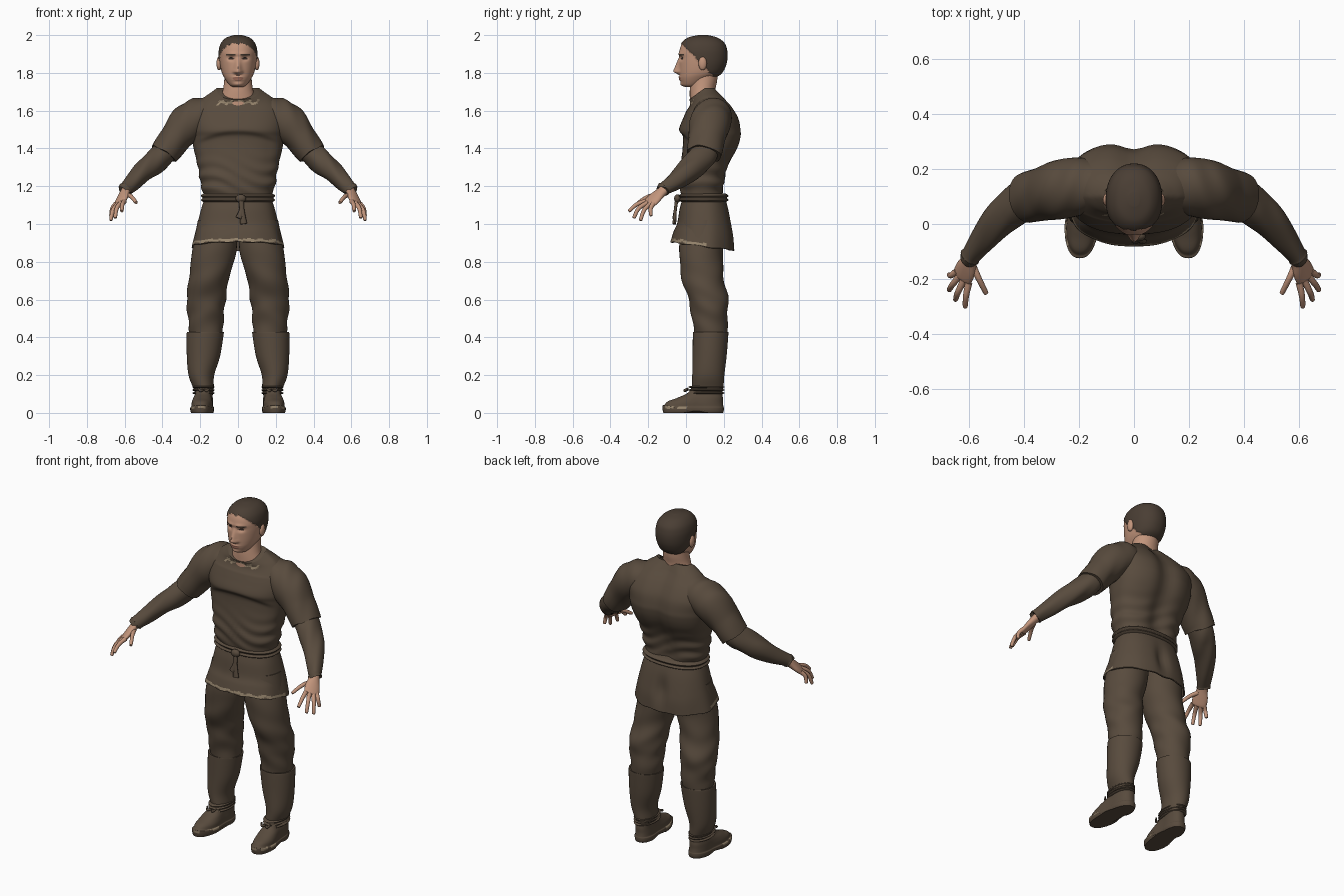
import bpy, bmesh, math
from math import exp, sin, cos, pi
from mathutils import Vector

if "Cube" in bpy.data.objects:
    bpy.data.objects.remove(bpy.data.objects["Cube"])


def material(name, *rgb):
    mat = bpy.data.materials.new(name)
    mat.use_nodes = True
    colour = (*rgb, 1)
    mat.diffuse_color = colour
    mat.node_tree.nodes["Principled BSDF"].inputs["Base Color"].default_value = colour
    return mat


CLOTH = material("brown cloth", .098, .070, .047)
SKIN = material("skin", .54, .30, .20)
HAIR = material("dark hair", .068, .048, .034)
TRIM = material("worn tan trim", .30, .23, .15)
LIPS = material("lips", .36, .16, .11)
EYES = material("dark eyes", .03, .02, .016)


def clamp(value):
    return max(0, min(1, value))


def bump(value, centre, width):
    return exp(-((value - centre) / width) ** 2)


def spline(rings, steps):
    """Smoothly interpolate ring parameters (x, y, z, radius u, radius v)."""
    result = []
    last = len(rings) - 1
    for i in range(last):
        a, b, c, d = (rings[max(0, min(last, i + k))] for k in (-1, 0, 1, 2))
        for s in range(steps):
            t = s / steps
            result.append([q + t * ((r - p) + t * ((2 * p - 5 * q + 4 * r - e) + t * (3 * (q - r) + e - p))) / 2
                           for p, q, r, e in zip(a, b, c, d)])
    return result + [list(rings[-1])]


def loft(name, mats, rings, sides=32, steps=5, power=2, ref=None, warp=None,
         rule=None, mirror=False, caps=True, thickness=0):
    """Skin rings: level ones by default, across the path when ref is given."""
    path = spline(rings, steps)
    bm = bmesh.new()
    loops = []
    for i, (x, y, z, ru, rv) in enumerate(path):
        u, v = Vector((1, 0, 0)), Vector((0, 1, 0))
        if ref:
            ahead, behind = path[min(i + 1, len(path) - 1)], path[max(i - 1, 0)]
            along = (Vector(ahead[:3]) - Vector(behind[:3])).normalized()
            u = Vector(ref)
            u = (u - along * u.dot(along)).normalized()
            v = along.cross(u)
        loop = []
        for k in range(sides):
            angle = 2 * pi * k / sides
            c, s = (math.copysign(abs(w) ** (2 / power), w) for w in (cos(angle), sin(angle)))
            co = Vector((x, y, z)) + u * ru * c + v * rv * s
            loop.append(bm.verts.new(warp(co) if warp else co))
        loops.append(loop)
    for low, high in zip(loops, loops[1:]):
        for k in range(sides):
            n = (k + 1) % sides
            bm.faces.new((low[k], low[n], high[n], high[k]))
    if caps:
        bm.faces.new(loops[0])
        bm.faces.new(loops[-1])
    bmesh.ops.recalc_face_normals(bm, faces=bm.faces)
    if rule:
        for face in bm.faces:
            face.material_index = rule(face.calc_center_median())
    return finish(name, bm, mats, mirror, thickness)


def finish(name, bm, mats, mirror=False, thickness=0):
    mesh = bpy.data.meshes.new(name)
    bm.to_mesh(mesh)
    bm.free()
    obj = bpy.data.objects.new(name, mesh)
    bpy.context.collection.objects.link(obj)
    for mat in mats:
        mesh.materials.append(mat)
    bpy.ops.object.select_all(action="DESELECT")
    obj.select_set(True)
    bpy.context.view_layer.objects.active = obj
    bpy.ops.object.shade_smooth_by_angle(angle=math.radians(50))
    if thickness:
        obj.modifiers.new("Thickness", "SOLIDIFY").thickness = thickness
    if mirror:
        obj.modifiers.new("Mirror", "MIRROR").use_mirror_merge = False
    return obj


def ellipsoid(name, mat, centre, radii, mirror=False):
    bm = bmesh.new()
    bmesh.ops.create_uvsphere(bm, u_segments=20, v_segments=12, radius=1)
    for vert in bm.verts:
        vert.co = Vector(c + r * w for c, r, w in zip(centre, radii, vert.co))
    return finish(name, bm, [mat], mirror)


# Tunic body: chest overhang, spine groove, waist folds and scooped collar
def tunic_warp(co):
    x, y, z = co
    if y < .05:
        fold = 1 / (1 + exp(min(50, (z - 1.485 + 1.2 * x * x) / .006)))
        co.y += .016 * fold * clamp((z - 1.25) / .2) * clamp((.05 - y) / .05)
    else:
        co.y -= .028 * bump(x, 0, .06) * clamp((y - .1) / .1)
    folds = sin(z * 85 + 9 * x + 4 * sin(12 * x)) * .004 * bump(z, 1.24, .09)
    co.x += folds * (1 if x > 0 else -1)
    co.y += folds * (1 if y > .09 else -1)
    co.z -= .06 * clamp((z - 1.6) / .12) * clamp((.1 - y) / .08)
    return co


def collar_rule(p):
    ragged = .006 * sin(p.x * 130) + .003 * sin(p.x * 310)
    return int(p.y < .06 and abs(p.x) < .11 and 1.637 + ragged < p.z < 1.65 + ragged)


loft("tunic_body", [CLOTH, TRIM], [
    (0, .095, 1.10, .175, .11), (0, .09, 1.15, .18, .115), (0, .088, 1.20, .195, .12),
    (0, .098, 1.30, .212, .13), (0, .125, 1.40, .235, .155), (0, .133, 1.46, .245, .165),
    (0, .13, 1.50, .25, .168), (0, .135, 1.56, .255, .15), (0, .13, 1.62, .23, .12),
    (0, .115, 1.67, .18, .092), (0, .10, 1.70, .138, .08), (0, .09, 1.72, .112, .072)],
    sides=80, steps=9, power=2.35, warp=tunic_warp, rule=collar_rule)


# Tunic skirt with a sloping, worn hem
def skirt_warp(co):
    low = clamp((1.14 - co.z) / .24)
    wave = sin(math.atan2(co.y - .09, co.x) * 9) * .005 * low
    co.x *= 1 + wave * 4
    co.z -= low * (.13 * (co.y - .03) + wave * .6)
    if co.y > .15:
        co.y -= .025 * bump(co.x, 0, .035) * bump(co.z, .97, .08)
    return co


def hem_rule(p):
    worn = p.z + .13 * (p.y - .03) + .004 * sin(p.x * 90)
    return int(p.y < .1 and .895 < worn < .908)


loft("tunic_skirt", [CLOTH, TRIM], [
    (0, .095, 1.15, .172, .108), (0, .097, 1.08, .195, .13), (0, .10, 1.0, .215, .146),
    (0, .095, .95, .228, .16), (0, .088, .89, .243, .17)],
    sides=80, steps=10, power=2.3, warp=skirt_warp, rule=hem_rule, caps=False, thickness=.008)

# Two-strand belt, knot and hanging ends
loft("belt", [CLOTH], [(0, .093, z, r, r - .065) for z, r in
     ((1.115, .18), (1.126, .197), (1.138, .188), (1.15, .197), (1.162, .18))], sides=64, power=2.3)
ellipsoid("belt_knot", CLOTH, (.015, -.045, 1.135), (.028, .018, .022))
for number, (end_x, end_z) in enumerate(((.03, 1.0), (.005, 1.03))):
    loft(f"belt_end_{number + 1}", [CLOTH], [
        (.015, -.047, 1.14, .014, .01), (.02, -.056, 1.08, .013, .008),
        (end_x, -.062, end_z, .018, .01)], sides=12, ref=(1, 0, 0))


# Sleeves: short outer sleeve over a long fitted one
def sleeve_warp(co):
    co.z += .004 * sin(co.x * 70 + co.y * 25)
    return co


loft("outer_sleeves", [CLOTH], [
    (.13, .14, 1.58, .09, .09), (.20, .138, 1.565, .105, .105), (.27, .125, 1.525, .103, .108),
    (.33, .11, 1.455, .086, .098), (.375, .10, 1.395, .078, .094), (.392, .095, 1.37, .076, .092)],
    steps=7, ref=(1, 0, 1), warp=sleeve_warp, mirror=True)
loft("long_sleeves", [CLOTH], [
    (.35, .105, 1.43, .06, .07), (.395, .092, 1.37, .064, .076), (.44, .06, 1.33, .064, .072),
    (.495, .012, 1.283, .057, .064), (.55, -.055, 1.228, .045, .05), (.592, -.112, 1.187, .036, .036),
    (.598, -.12, 1.181, .039, .039)], steps=7, ref=(1, 0, 1), warp=sleeve_warp, mirror=True)

# Hands
across = (.55, .6, -.2)
loft("palms", [SKIN], [
    (.585, -.105, 1.19, .028, .024), (.60, -.135, 1.165, .032, .022), (.613, -.165, 1.138, .042, .019),
    (.625, -.192, 1.112, .042, .015), (.628, -.20, 1.105, .034, .01)], sides=20, ref=across, mirror=True)
fingers = {
    "thumbs": ((.588, -.15, 1.155), (.565, -.20, 1.145), (.54, -.25, 1.115)),
    "index_fingers": ((.602, -.215, 1.12), (.612, -.262, 1.103), (.615, -.30, 1.07)),
    "middle_fingers": ((.62, -.205, 1.112), (.642, -.25, 1.083), (.65, -.275, 1.035)),
    "ring_fingers": ((.636, -.19, 1.105), (.662, -.222, 1.073), (.673, -.24, 1.022)),
    "little_fingers": ((.645, -.172, 1.108), (.666, -.187, 1.082), (.673, -.185, 1.045)),
}
for name, (root, joint, tip) in fingers.items():
    end = Vector(tip) * 1.03 - Vector(joint) * .03
    loft(name, [SKIN], [(*root, .013, .013), (*joint, .011, .011), (*tip, .009, .009), (*end, .003, .003)],
         sides=12, ref=across, mirror=True)


# Trousers and leg wraps
def leg_warp(co):
    co.y += .005 * sin(co.z * 38 + co.x * 20) * bump(co.z, .6, .2)
    co.x += .004 * sin(co.z * 55 + co.y * 25) * bump(co.z, .56, .15)
    return co


loft("trousers", [CLOTH], [
    (.112, .092, 1.02, .10, .11), (.118, .088, .93, .112, .12), (.128, .08, .84, .117, .115),
    (.152, .088, .72, .106, .112), (.168, .115, .61, .104, .106), (.17, .126, .52, .096, .096),
    (.17, .13, .40, .086, .085)], sides=40, steps=8, warp=leg_warp, mirror=True)
loft("leg_wraps", [CLOTH], [
    (.172, .13, .425, .096, .093), (.174, .13, .415, .098, .094), (.183, .125, .30, .088, .09),
    (.194, .118, .20, .068, .085), (.183, .115, .135, .055, .083), (.18, .115, .11, .05, .078)],
    sides=40, steps=6, mirror=True)


# Shoes: narrow at the instep, with a worn welt above the sole
def shoe_warp(co):
    pinch = 1 - .14 * bump(co.y, .07, .05)
    co.x = .19 + (co.x - .19) * pinch - .06 * co.y
    co.z += .012 * clamp((-.05 - co.y) / .08) * clamp(co.z / .02)
    if co.z < .012:
        co.z += .012 * bump(co.y, .055, .035)
    return co


loft("shoes", [CLOTH, TRIM], [
    (.19, .038, 0, .06, .158), (.19, .038, .012, .064, .162), (.19, .038, .028, .064, .162),
    (.19, .042, .034, .059, .156), (.19, .05, .055, .058, .145), (.19, .075, .08, .054, .12),
    (.188, .10, .105, .05, .092), (.187, .113, .14, .052, .08)],
    sides=40, steps=4, power=2.4, warp=shoe_warp, mirror=True,
    rule=lambda p: int(p.y < .02 and .022 < p.z < .036 and sin(p.x * 110 + p.y * 60) > -.5))
for level in range(3):
    height = .105 + level * .016
    loft(f"shoe_laces_{level + 1}", [CLOTH], [
        (.183, .108, height - .006, .05, .085), (.183, .108, height, .06, .097),
        (.183, .108, height + .006, .05, .085)], sides=32, steps=3, mirror=True)
loft("lace_bows", [CLOTH], [
    (.15, .01, .13, .004, .004), (.165, -.008, .118, .008, .006), (.18, .01, .122, .005, .005),
    (.198, -.008, .118, .008, .006), (.212, .01, .13, .004, .004)], sides=8, ref=(0, 0, 1), mirror=True)

# Neck
loft("neck", [SKIN], [(0, .095, 1.60, .10, .075), (0, .09, 1.66, .095, .07), (0, .088, 1.71, .08, .068),
                      (0, .095, 1.76, .073, .07), (0, .10, 1.82, .07, .07)])


# Head: sculpted features, with hair, brows, eyes and lips as painted regions
def is_hair(p):
    ragged = .004 * sin(p.z * 160 + p.x * 140)
    return p.z > max(1.775, 1.955 - 1.05 * max(0, p.y + .02)) + ragged


def head_warp(co):
    x, z = abs(co.x), co.z
    if is_hair(co):
        co += (co - Vector((0, .09, 1.87))).normalized() * .005
    if co.y < .04:
        ridge = clamp((1.885 - z) / .07) * clamp((z - 1.788) / .016)
        co.y -= .03 * ridge * bump(x, 0, .012 + .006 * ridge)
        co.y -= .006 * bump(x, .016, .01) * bump(z, 1.806, .009)
        co.y += .012 * bump(x, .036, .018) * bump(z, 1.877, .012)
        co.y -= .006 * bump(x, .03, .03) * bump(z, 1.9, .01)
        co.y -= .006 * bump(x, 0, .025) * (bump(z, 1.777, .006) + bump(z, 1.764, .006))
        co.y -= .008 * bump(x, 0, .025) * bump(z, 1.738, .012)
    return co


def head_rule(p):
    x = abs(p.x)
    if is_hair(p):
        return 1
    if p.y < .05:
        if 1.893 < p.z + .1 * abs(x - .04) < 1.902 and .014 < x < .062:
            return 1
        if ((x - .036) / .016) ** 2 + ((p.z - 1.877) / .006) ** 2 < 1:
            return 3
        if (x / .027) ** 2 + ((p.z - 1.77) / .01) ** 2 < 1:
            return 2
    return 0


profile = ((1.724, 0, .05, .025), (1.737, -.02, .09, .046), (1.77, -.032, .14, .07),
           (1.80, -.035, .185, .085), (1.84, -.036, .207, .094), (1.88, -.036, .215, .098),
           (1.92, -.034, .213, .097), (1.955, -.02, .20, .086), (1.982, .012, .165, .06),
           (1.995, .065, .115, .02))
loft("head", [SKIN, HAIR, LIPS, EYES],
     [(0, (front + back) / 2, z, width, (back - front) / 2) for z, front, back, width in profile],
     sides=112, steps=10, power=2.15, warp=head_warp, rule=head_rule)
ellipsoid("ears", SKIN, (.1, .088, 1.85), (.014, .022, .036), mirror=True)
